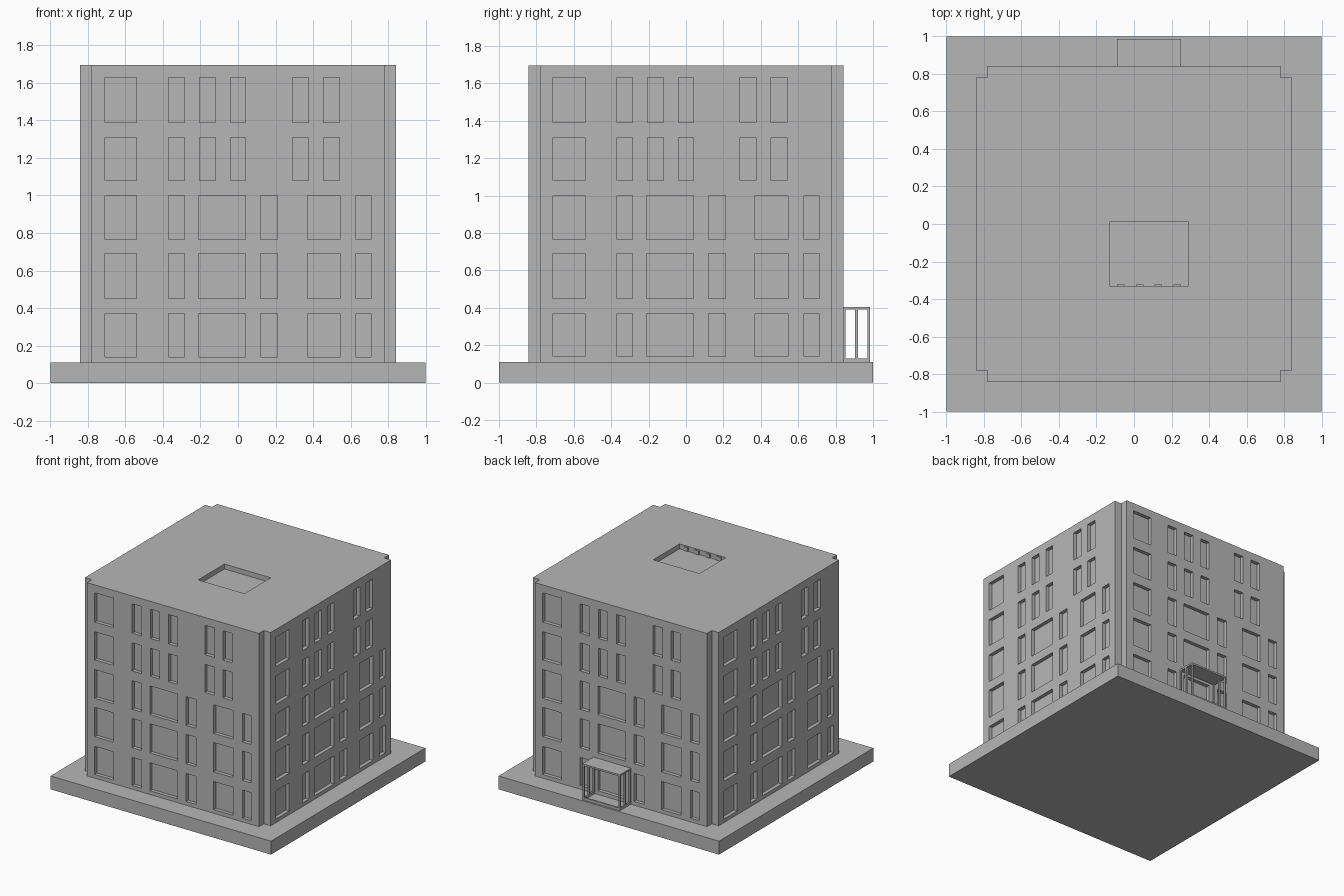
import bpy
import bmesh
from math import pi
from mathutils import Matrix, Vector

cube = bpy.data.objects.get("Cube")
if cube:
    bpy.data.objects.remove(cube, do_unlink=True)

grey = bpy.data.materials.new("plain grey")
grey.use_nodes = True
colour = (0.47, 0.47, 0.47, 1)
grey.diffuse_color = colour
grey.node_tree.nodes["Principled BSDF"].inputs["Base Color"].default_value = colour


def add_box(bm, x, y, z, turn=0):
    """Add a box given its x, y and z ranges, turned about the z axis."""
    size = Vector((x[1] - x[0], y[1] - y[0], z[1] - z[0]))
    centre = Vector((sum(x), sum(y), sum(z))) / 2
    matrix = (Matrix.Rotation(turn, 4, "Z") @ Matrix.Translation(centre)
              @ Matrix.Diagonal(size.to_4d()))
    bmesh.ops.create_cube(bm, size=1, matrix=matrix)


def make_object(name, bm):
    mesh = bpy.data.meshes.new(name)
    bm.to_mesh(mesh)
    bm.free()
    mesh.materials.append(grey)
    obj = bpy.data.objects.new(name, mesh)
    bpy.context.collection.objects.link(obj)
    return obj


BASE_TOP, ROOF, WALL, INNER = 0.11, 1.695, 0.843, 0.78
RECESS = 0.03

# Base slab
bm = bmesh.new()
add_box(bm, (-1, 1), (-1, 1), (0, BASE_TOP))
make_object("base_slab", bm)

# Building body: a square plan with notched corners, extruded upward
bm = bmesh.new()
plan = []
for quarter in range(4):
    rot = Matrix.Rotation(quarter * pi / 2, 3, "Z")
    for corner in ((-INNER, -WALL), (INNER, -WALL), (INNER, -INNER)):
        plan.append(bm.verts.new(rot @ Vector((*corner, BASE_TOP))))
floor = bm.faces.new(plan)
top = bmesh.ops.extrude_face_region(bm, geom=[floor])["geom"]
bmesh.ops.translate(bm, vec=(0, 0, ROOF - BASE_TOP),
                    verts=[v for v in top if isinstance(v, bmesh.types.BMVert)])
bmesh.ops.recalc_face_normals(bm, faces=bm.faces)
body = make_object("building_body", bm)

# Window recesses, the same on all four sides
upper = ((-0.71, -0.54), (-0.37, -0.285), (-0.205, -0.12),
         (-0.04, 0.04), (0.29, 0.375), (0.455, 0.54))
lower = ((-0.71, -0.54), (-0.37, -0.285), (-0.21, 0.04),
         (0.12, 0.21), (0.37, 0.545), (0.63, 0.71))
storeys = (((0.14, 0.37), lower), ((0.45, 0.69), lower), ((0.765, 1.0), lower),
           ((1.08, 1.31), upper), ((1.39, 1.63), upper))
bm = bmesh.new()
for side in range(4):
    for heights, columns in storeys:
        for span in columns:
            add_box(bm, span, (-WALL - 0.05, -WALL + RECESS), heights, side * pi / 2)

# Shallow roof well
add_box(bm, (-0.13, 0.29), (-0.33, 0.01), (ROOF - 0.04, ROOF + 0.1))
cutter = make_object("recess_cutter", bm)
cutter.hide_render = True

cut = body.modifiers.new("recesses", "BOOLEAN")
cut.object = cutter
cut.solver = "EXACT"
evaluated = body.evaluated_get(bpy.context.evaluated_depsgraph_get())
carved = bpy.data.meshes.new_from_object(evaluated)
body.modifiers.clear()
body.data = carved
bpy.data.objects.remove(cutter, do_unlink=True)

# Niches along the front wall of the roof well
bm = bmesh.new()
for i in range(4):
    x = -0.09 + i * 0.1
    add_box(bm, (x, x + 0.04), (-0.33, -0.322), (ROOF - 0.04, ROOF - 0.008))
make_object("roof_well_ribs", bm)

# Entrance porch: flat canopy on a thin frame
LEFT, RIGHT, BACK, FRONT, CANOPY, T = -0.09, 0.25, WALL - 0.005, 0.985, 0.405, 0.014
bm = bmesh.new()
add_box(bm, (LEFT, RIGHT), (BACK, FRONT), (CANOPY - T, CANOPY))
make_object("porch_canopy", bm)

bm = bmesh.new()
middle = (BACK + FRONT) / 2
for x in (LEFT, RIGHT - T):
    for y in (BACK, middle - T / 2, FRONT - T):
        add_box(bm, (x, x + T), (y, y + T), (BASE_TOP, CANOPY - T))
    add_box(bm, (x, x + T), (BACK, FRONT), (BASE_TOP, BASE_TOP + 0.02))
make_object("porch_side_frames", bm)

bm = bmesh.new()
add_box(bm, (LEFT + T, RIGHT - T), (FRONT - T, FRONT), (BASE_TOP, BASE_TOP + 0.02))
make_object("porch_front_sill", bm)
